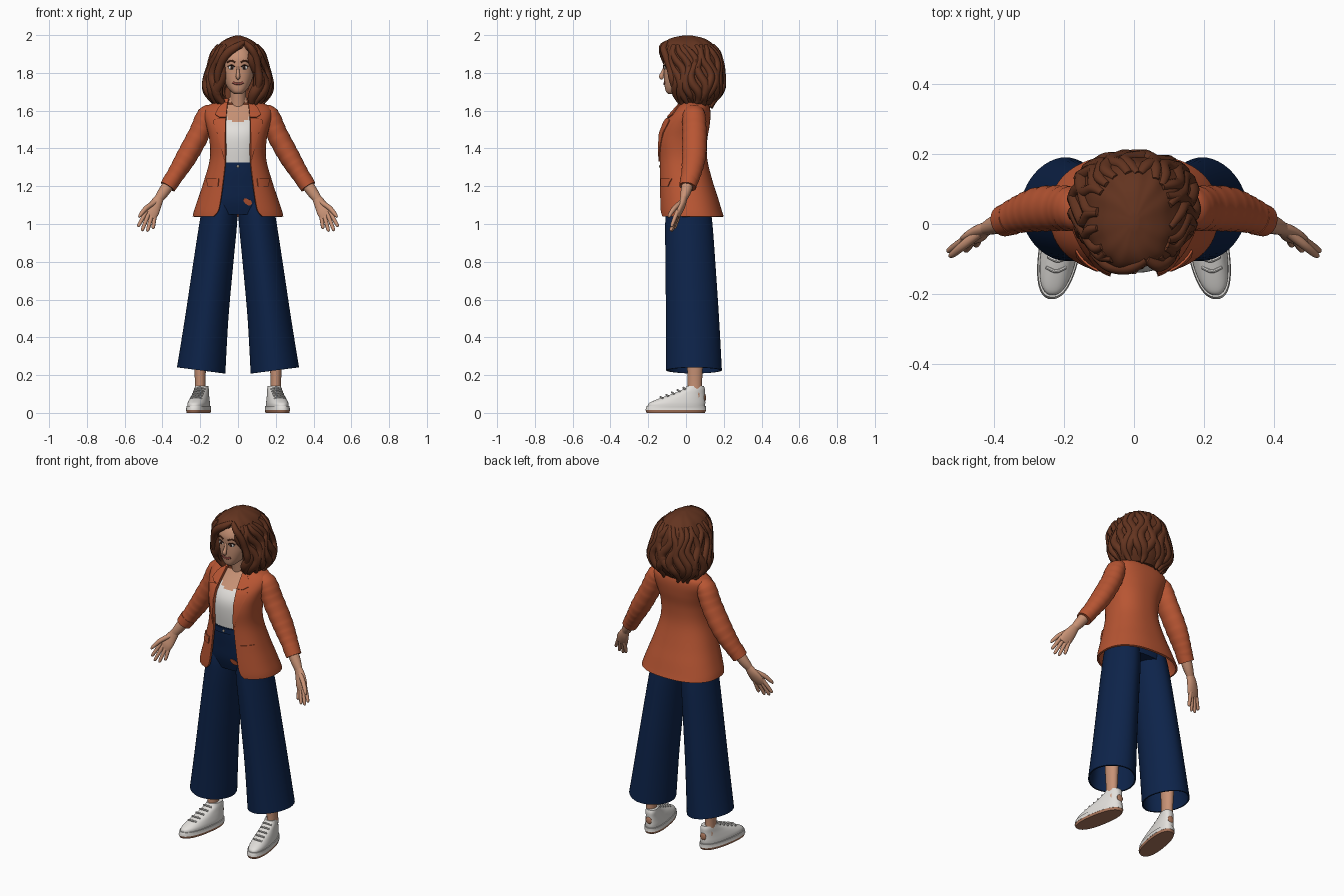
import bpy, bmesh, math, random
from mathutils import Vector, Matrix

random.seed(4)
cube = bpy.data.objects.get("Cube")
if cube:
    bpy.data.objects.remove(cube)


def material(name, *rgb):
    m = bpy.data.materials.new(name)
    m.use_nodes = True
    m.diffuse_color = (*rgb, 1)
    bsdf = next(n for n in m.node_tree.nodes if n.type == "BSDF_PRINCIPLED")
    bsdf.inputs["Base Color"].default_value = (*rgb, 1)
    bsdf.inputs["Roughness"].default_value = 0.8
    return m


SKIN = material("warm skin", .58, .29, .18)
HAIR = material("chestnut hair", .125, .034, .014)
RUST = material("rust cloth", .48, .092, .033)
NAVY = material("navy cloth", .004, .017, .068)
WHITE = material("soft white", .76, .74, .71)
TAN = material("tan rubber", .42, .19, .11)
LIPS = material("rose lips", .36, .09, .07)
DARK = material("dark brown", .03, .012, .008)
METAL = material("pale metal", .5, .42, .32)


def finish(name, bm, mats, rule=None, mirror=False, thick=0, offset=-1):
    """Turn a bmesh into a smooth object with sharp edges kept."""
    bmesh.ops.remove_doubles(bm, verts=bm.verts, dist=1e-5)
    if rule:
        for f in bm.faces:
            f.material_index = rule(f.calc_center_median())
    me = bpy.data.meshes.new(name)
    bm.to_mesh(me)
    bm.free()
    ob = bpy.data.objects.new(name, me)
    bpy.context.scene.collection.objects.link(ob)
    for m in mats:
        me.materials.append(m)
    if thick:
        mod = ob.modifiers.new("Thickness", "SOLIDIFY")
        mod.thickness, mod.offset = thick, offset
    if mirror:
        ob.modifiers.new("Mirror", "MIRROR").use_mirror_merge = False
    if ob.modifiers:
        dg = bpy.context.evaluated_depsgraph_get()
        baked = bpy.data.meshes.new_from_object(ob.evaluated_get(dg))
        ob.modifiers.clear()
        ob.data = baked
    ob.data.polygons.foreach_set("use_smooth", [True] * len(ob.data.polygons))
    ob.data.set_sharp_from_angle(angle=math.radians(42))
    return ob


def spline(pts, k=5):
    """Catmull-Rom through points of any dimension."""
    p = [pts[0], *pts, pts[-1]]
    out = []
    for i in range(1, len(p) - 2):
        for j in range(k):
            t = j / k
            out.append(tuple(.5 * (2*b + (c - a)*t + (2*a - 5*b + 4*c - d)*t*t + (3*b - a - 3*c + d)*t**3)
                             for a, b, c, d in zip(p[i-1], p[i], p[i+1], p[i+2])))
    return out + [tuple(pts[-1])]


def grid(bm, rows, loop=False):
    n = len(rows[0])
    for a, b in zip(rows, rows[1:]):
        for j in range(n if loop else n - 1):
            bm.faces.new((a[j], a[(j+1) % n], b[(j+1) % n], b[j]))


def spow(v, p):
    return math.copysign(abs(v) ** p, v)


def ring_point(row, t, p=.85):
    """Point on a section; t = 0 faces the front. Row: z, cx, rx, front y, back y."""
    z, cx, rx, yf, yb = row[:5]
    return Vector((cx + rx*spow(math.sin(t), p), (yf+yb)/2 - (yb-yf)/2*spow(math.cos(t), p), z))


def angle_at(row, x, p=.85):
    return math.asin(spow(max(-1, min(1, x / row[2])), 1 / p))


def row_at(rows, z):
    d = spline(rows)
    for a, b in zip(d, d[1:]):
        if z <= b[0]:
            f = max(0, (z - a[0]) / (b[0] - a[0]))
            return tuple(u + (v - u)*f for u, v in zip(a, b))
    return d[-1]


def front_y(rows, x, z):
    r = row_at(rows, z)
    return ring_point(r, angle_at(r, x - r[1])).y


def loft(name, rows, mats, n=48, p=.85, caps=(True, True), warp=None, ripple=0, **kw):
    """Stack of sections; optional last two row values are the edges of a front opening."""
    bm = bmesh.new()
    rings = []
    for r in spline([tuple(r) + (0, 0) if len(r) == 5 else r for r in rows]):
        a, b = angle_at(r, r[6], p), 2*math.pi + angle_at(r, r[5], p)
        ring = []
        for j in range(n + 1):
            t = a + (b - a)*j/n
            w = 1 + ripple*math.sin(11*t + 22*r[0])
            co = ring_point((r[0], r[1], r[2]*w, r[3]*w, r[4]*w), t, p)
            ring.append(bm.verts.new(warp(co) if warp else co))
        rings.append(ring)
    grid(bm, rings)
    if caps[0]:
        bm.faces.new(rings[0][::-1])
    if caps[1]:
        bm.faces.new(rings[-1])
    return finish(name, bm, mats, **kw)


def tubes(name, paths, mat, n=14, k=5, fold=0, **kw):
    """Tubes along paths of (x, y, z, width, depth)."""
    bm = bmesh.new()
    for path in paths:
        pts = spline(path, k)
        pos = [Vector(q[:3]) for q in pts]
        rings = []
        for i, q in enumerate(pts):
            d = (pos[min(i+1, len(pos)-1)] - pos[max(i-1, 0)]).normalized()
            u = d.cross(Vector((0, 1, 0))).normalized()
            v = d.cross(u)
            s = 1 + fold*math.sin(i*2.1)
            rings.append([bm.verts.new(pos[i] + s*(u*q[3]*math.cos(h) + v*q[4]*math.sin(h)))
                          for h in (2*math.pi*j/n for j in range(n))])
        grid(bm, rings, True)
        bm.faces.new(rings[0][::-1])
        bm.faces.new(rings[-1])
    return finish(name, bm, [mat], **kw)


def ball(name, loc, size, mat, mirror=False):
    bm = bmesh.new()
    bmesh.ops.create_icosphere(bm, subdivisions=3, radius=1,
                               matrix=Matrix.Translation(loc) @ Matrix.Diagonal((*size, 1)))
    return finish(name, bm, [mat], mirror=mirror)


def panel(name, base, rows, mat, lift=.001, thick=.006, mirror=True):
    """Plate following the front of a loft; rows are (z, inner x, outer x)."""
    bm = bmesh.new()
    grid(bm, [[bm.verts.new((x, front_y(base, x, z) - lift, z))
               for x in (a + (b - a)*c/6 for c in range(7))] for z, a, b in rows])
    return finish(name, bm, [mat], mirror=mirror, thick=thick, offset=1)


# Trousers: flared legs, hips, waistband
leg = [(.225, .195, .128, -.105, .19), (.5, .166, .115, -.106, .175), (.8, .13, .106, -.109, .155),
       (1, .105, .1, -.11, .14), (1.1, .094, .092, -.104, .125), (1.2, .08, .07, -.08, .09)]
loft("trouser_legs", leg, [NAVY], p=1.08, caps=(False, True), mirror=True, thick=.008,
     warp=lambda c: Vector((c.x, c.y, c.z + (c.x - .195)*.13*max(0, 1 - (c.z - .22)/.3))))
hips = [(1.05, 0, .19, -.09, .125), (1.12, 0, .188, -.112, .125), (1.2, 0, .165, -.122, .115),
        (1.27, 0, .14, -.13, .1), (1.325, 0, .122, -.132, .085)]
loft("trouser_hips", hips, [NAVY])
panel("waistband", hips, [(1.29, -.1, .1), (1.322, -.1, .1)], NAVY, mirror=False)
ball("waist_button", (0, -.139, 1.305), (.007, .004, .007), METAL)
panel("rust_patch", hips, [(1.10, .052, .066), (1.11, .036, .075), (1.125, .028, .068), (1.135, .032, .045)],
      RUST, lift=.004, thick=.003, mirror=False)

# Torso with white top below a scooped neckline
torso = [(1.3, 0, .118, -.128, .08), (1.4, 0, .125, -.138, .09), (1.47, 0, .13, -.136, .095),
         (1.52, 0, .135, -.115, .1), (1.57, 0, .14, -.07, .1), (1.61, 0, .12, -.035, .09),
         (1.64, 0, .07, -.015, .07), (1.67, 0, .045, -.02, .06)]
loft("torso", torso, [SKIN, WHITE], n=72, rule=lambda c: int(c.z < 1.535 + 8*c.x**2))
tubes("neck", [[(0, .03, 1.56, .048, .048), (0, .015, 1.65, .042, .044), (0, 0, 1.76, .044, .048)]], SKIN, n=24)

# Jacket body, open in front
jacket = [(1.04, 0, .24, -.143, .2, -.13, .13), (1.07, 0, .233, -.145, .19, -.105, .105),
          (1.13, 0, .213, -.146, .172, -.092, .092), (1.22, 0, .183, -.146, .143, -.08, .08),
          (1.34, 0, .15, -.147, .113, -.067, .067), (1.44, 0, .151, -.152, .112, -.066, .066),
          (1.52, 0, .168, -.13, .125, -.066, .066), (1.58, 0, .182, -.086, .13, -.062, .062),
          (1.62, 0, .17, -.05, .125, -.058, .058), (1.645, 0, .12, -.03, .11, -.055, .055),
          (1.665, 0, .075, -.022, .09, -.05, .05)]
loft("jacket_body", jacket, [RUST], n=64, caps=(False, False), thick=.011)
panel("lapels", jacket, [(1.33, .066, .069), (1.4, .066, .086), (1.48, .066, .108), (1.535, .065, .128),
                         (1.55, .064, .125), (1.558, .063, .098)], RUST)
panel("collar_points", jacket, [(1.562, .062, .096), (1.578, .061, .12), (1.61, .058, .105),
                                (1.642, .055, .075)], RUST)
panel("pocket_flaps", jacket, [(1.198, .105, .158), (1.22, .102, .161), (1.24, .1, .163)], RUST)

# Sleeves, forearms and hands
tubes("sleeves", [[(.13, .04, 1.6, .03, .045), (.165, .042, 1.575, .052, .06), (.205, .045, 1.48, .056, .064),
                   (.27, .042, 1.36, .055, .063), (.325, .028, 1.27, .047, .053), (.37, .01, 1.2, .041, .043)]],
      RUST, n=28, k=7, fold=.025, mirror=True)
tubes("sleeve_cuffs", [[(.346, .018, 1.238, .046, .049), (.372, .009, 1.197, .043, .045)]], RUST, n=28, mirror=True)
tubes("forearms", [[(.34, .02, 1.25, .033, .034), (.39, 0, 1.175, .03, .028), (.422, -.014, 1.13, .023, .018)]],
      SKIN, mirror=True)
tubes("palms", [[(.412, -.01, 1.145, .022, .018), (.435, -.02, 1.105, .032, .019),
                 (.456, -.037, 1.065, .038, .017), (.468, -.048, 1.035, .032, .01)]], SKIN, n=20, mirror=True)
fingers = []
for base, tip in (((.488, -.048, 1.062), (.53, -.078, .985)), ((.475, -.048, 1.05), (.509, -.082, .963)),
                  ((.457, -.044, 1.045), (.48, -.077, .96)), ((.44, -.036, 1.05), (.45, -.062, .974))):
    a, b = Vector(base), Vector(tip)
    fingers.append([(*a.lerp(b, f), r, r) for f, r in ((-.1, .011), (.5, .0105), (.9, .0085), (1, .003))])
fingers.append([(.44, -.025, 1.115, .014, .014), (.485, -.06, 1.085, .013, .013),
                (.515, -.085, 1.05, .01, .01), (.525, -.092, 1.035, .004, .004)])
tubes("fingers", fingers, SKIN, n=10, mirror=True)

# Lower legs and shoes with toes turned out
tubes("ankles", [[(.2, .047, .06, .03, .038), (.2, .047, .16, .028, .038), (.2, .047, .3, .034, .044),
                  (.19, .04, .55, .045, .05)]], SKIN, n=20, mirror=True)


def toe_out(c):
    return Vector((c.x - .16*c.y, c.y, c.z))


loft("outsoles", [(0, .2, .056, -.208, .1), (.014, .2, .059, -.214, .106)], [TAN], warp=toe_out, mirror=True)
loft("midsoles", [(.014, .2, .06, -.214, .107), (.025, .2, .058, -.212, .106), (.036, .2, .058, -.208, .106)],
     [WHITE], warp=toe_out, mirror=True)
loft("shoe_uppers", [(.034, .2, .053, -.203, .1), (.052, .2, .052, -.195, .102), (.075, .2, .047, -.145, .101),
                     (.1, .2, .041, -.075, .1), (.125, .2, .037, -.015, .1), (.142, .2, .034, .004, .095)],
     [WHITE], warp=toe_out, mirror=True)
laces = []
for i in range(5):
    y, z, x = -.135 + .03*i, .084 + .0125*i, .2216 - .0048*i
    laces.append([(x - .028, y + .012, z - .008, .005, .005), (x, y, z, .005, .005),
                  (x + .028, y + .012, z - .008, .005, .005)])
tubes("shoe_laces", laces, WHITE, n=8, mirror=True)
ball("heel_tabs", (.184, .098, .08), (.02, .008, .022), TAN, True)

# Head and face
head = [(1.688, 0, .018, -.092, -.05), (1.7, 0, .036, -.106, -.01), (1.73, 0, .06, -.113, .04),
        (1.78, 0, .08, -.117, .08), (1.83, 0, .087, -.118, .1), (1.88, 0, .085, -.118, .1),
        (1.93, 0, .065, -.09, .08), (1.96, 0, .02, -.03, .04)]
loft("head", head, [SKIN])
tubes("nose", [[(0, -.112, 1.835, .006, .006), (0, -.122, 1.805, .008, .009), (0, -.13, 1.78, .012, .013),
                (0, -.122, 1.768, .007, .007)]], SKIN)
eye_y = front_y(head, .034, 1.828)
ball("eye_whites", (.034, eye_y, 1.828), (.017, .005, .0105), WHITE, True)
ball("irises", (.033, eye_y - .004, 1.828), (.008, .003, .009), DARK, True)


def face_line(name, pts, r, mat, mirror=True):
    tubes(name, [[(x, front_y(head, x, z) - .002, z, r, .004) for x, z in pts]], mat, n=8, mirror=mirror)


face_line("upper_lashes", [(.017, 1.832), (.034, 1.841), (.053, 1.833)], .003, DARK)
face_line("eyebrows", [(.016, 1.856), (.036, 1.865), (.058, 1.855)], .004, HAIR)
face_line("mouth", [(-.028, 1.75), (-.012, 1.743), (0, 1.742), (.012, 1.743), (.028, 1.75)], .006, LIPS, False)
ball("earrings", (.084, -.055, 1.735), (.006, .006, .014), METAL, True)

# Hair: wavy shell with a side parting, then separate locks
hair = [(1.63, 0, .115, -.03, .135, -.07, .07), (1.67, 0, .15, -.06, .17, -.085, .085),
        (1.72, 0, .172, -.08, .195, -.083, .083), (1.78, 0, .166, -.09, .198, -.083, .083),
        (1.84, 0, .15, -.112, .193, -.078, .08), (1.88, 0, .142, -.128, .185, -.06, .075),
        (1.915, 0, .128, -.133, .172, -.01, .065), (1.94, 0, .11, -.128, .153, .025, .045),
        (1.965, 0, .085, -.11, .125, .03, .03), (1.985, 0, .05, -.075, .088, .02, .02),
        (1.998, 0, .012, -.015, .03, 0, 0)]
loft("hair_shell", hair, [HAIR], n=96, ripple=.02, caps=(True, True), thick=.015)
locks = []
count = 23
for i in range(count):
    t0 = .62 + (2*math.pi - 1.24)*i/(count - 1)
    phase, low = random.uniform(0, 6), 1.635 + random.uniform(-.025, .02)
    path = []
    for j in range(9):
        z = 1.945 + (low - 1.945)*j/8
        c = ring_point(row_at(hair, max(z, 1.64)), t0 + .13*math.sin(z*32 + phase))
        r = (.012, .019, .022, .024, .026, .028, .027, .021, .007)[j]
        path.append((c.x*.95, .04 + (c.y - .04)*.95, z, r, r*.85))
    locks.append(path)
tubes("hair_locks", locks, HAIR, n=10, k=4)
tubes("front_sweeps", [
    [(.035, -.1, 1.962, .012, .012), (-.01, -.124, 1.937, .02, .018), (-.06, -.122, 1.9, .022, .018),
     (-.092, -.1, 1.845, .02, .018), (-.108, -.075, 1.78, .02, .02), (-.1, -.062, 1.72, .008, .008)],
    [(.035, -.1, 1.962, .012, .012), (.068, -.118, 1.93, .018, .018), (.094, -.104, 1.88, .02, .018),
     (.106, -.085, 1.82, .019, .018), (.112, -.07, 1.76, .02, .02), (.1, -.06, 1.7, .008, .008)]], HAIR)
